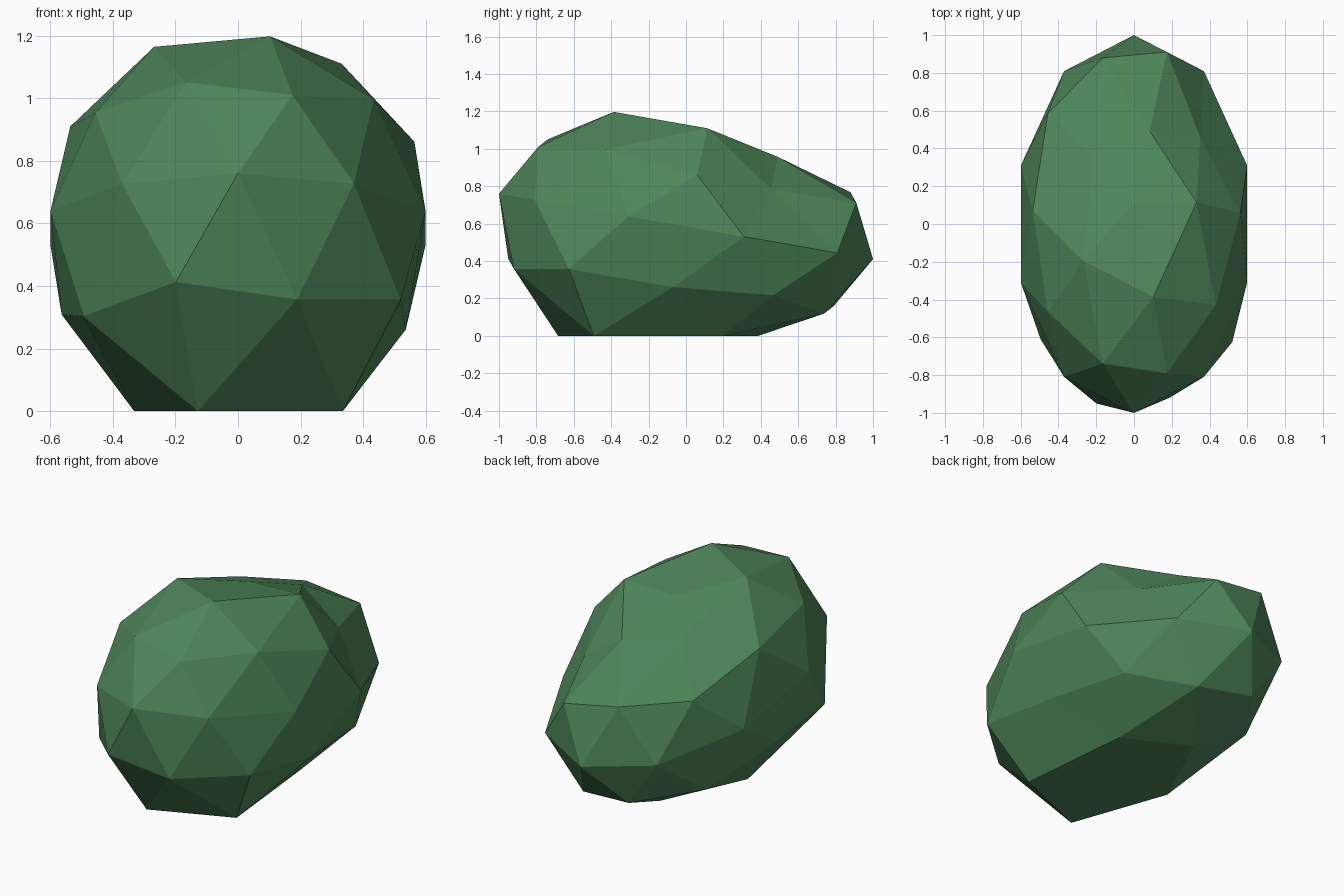
import bpy
import bmesh

cube = bpy.data.objects.get("Cube")
if cube:
    bpy.data.objects.remove(cube, do_unlink=True)

# Leaf green
green = bpy.data.materials.new("leaf_green")
green.use_nodes = True
colour = (0.075, 0.24, 0.10, 1)
green.diffuse_color = colour
green.node_tree.nodes["Principled BSDF"].inputs["Base Color"].default_value = colour


def shape(point):
    """Place a point of the unit sphere on the faceted bush."""
    x, y, height = point
    # Oval body, tilted down towards the back
    px = 0.63 * x
    py = y + 0.134 * height
    pz = 0.585 - 0.175 * y + 0.617 * height

    if height > 0.95:                      # sunken crown
        py, pz = 0.11, 1.10
    elif height > 0.5 and 0.2 < y < 0.6:   # dents on the upper back
        px *= 0.81
        py *= 0.8
        pz = 0.585 + 0.85 * (pz - 0.585)
    elif height < -0.2 and y < -0.2:       # bulge on the lower front
        low = height < -0.8
        px *= 1.25 if low else 1.14
        py -= 0.07 if low else 0.04
        pz -= 0.045

    # Flat base
    if height < -0.8:
        pz = 0
    return px, py, pz


bm = bmesh.new()
bmesh.ops.create_icosphere(bm, subdivisions=2, radius=1)
for vert in bm.verts:
    vert.co = shape(vert.co)
bmesh.ops.recalc_face_normals(bm, faces=bm.faces)

mesh = bpy.data.meshes.new("bush")
bm.to_mesh(mesh)
bm.free()
mesh.materials.append(green)
bush = bpy.data.objects.new("bush", mesh)
bpy.context.collection.objects.link(bush)
